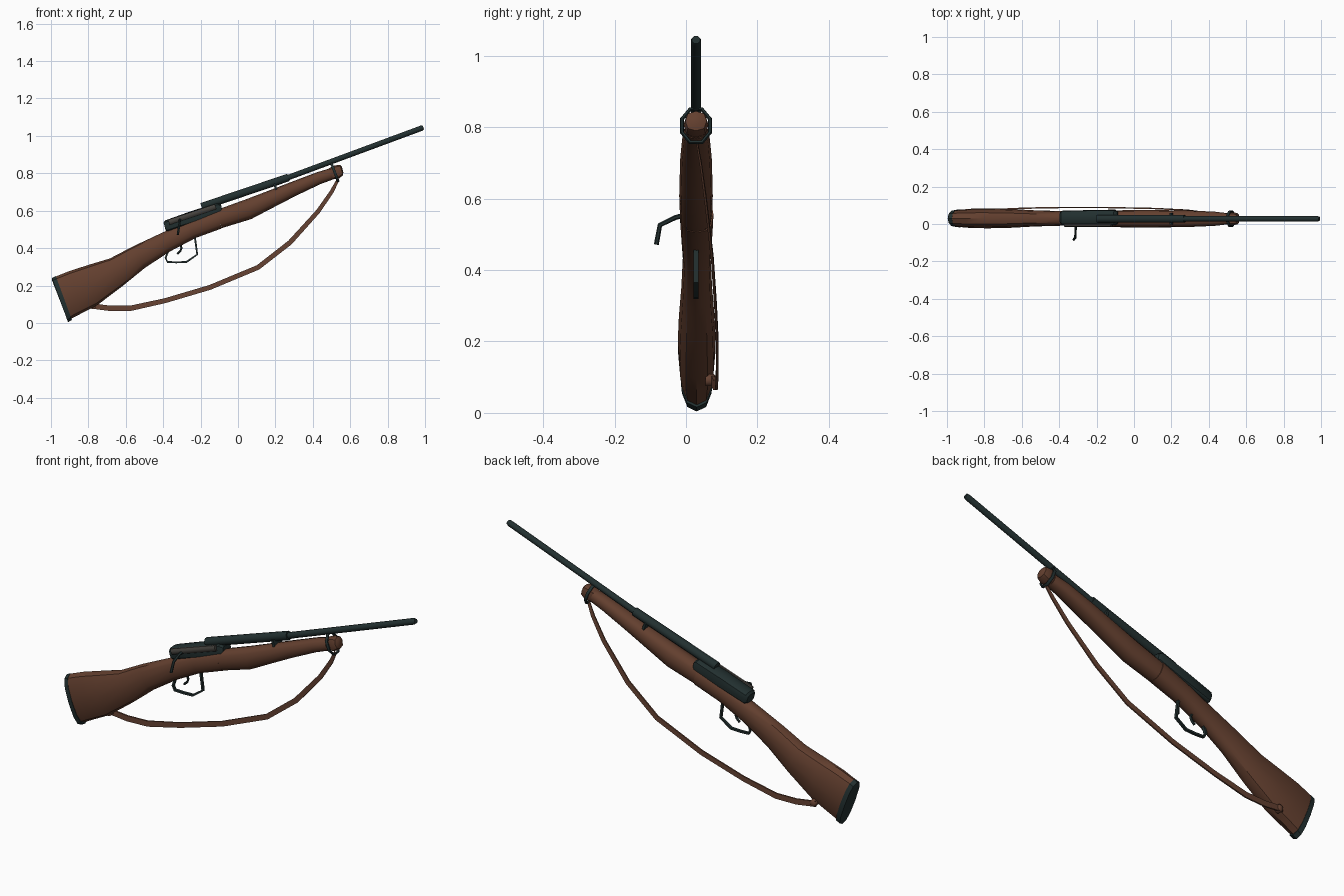
import bpy, math
from mathutils import Vector

if "Cube" in bpy.data.objects:
    bpy.data.objects.remove(bpy.data.objects["Cube"])

def material(name, rgb):
    m = bpy.data.materials.new(name)
    m.diffuse_color = (*rgb, 1)
    m.use_nodes = True
    m.node_tree.nodes["Principled BSDF"].inputs["Base Color"].default_value = m.diffuse_color
    return m

WOOD = material("brown wood", (0.125, 0.050, 0.028))
STRAP = material("brown leather", (0.135, 0.056, 0.033))
METAL = material("dark metal", (0.016, 0.029, 0.029))
GREY = material("worn grey", (0.060, 0.055, 0.048))
CY = 0.028  # y of the long axis

def skin(name, rings, mat, closed=False, angle=40):
    """Join equal-sized rings of points into a solid."""
    n, k = len(rings[0]), len(rings)
    verts = [p for r in rings for p in r]
    faces = []
    for i in range(k if closed else k - 1):
        a, b = i * n, ((i + 1) % k) * n
        faces += [(a + j, a + (j + 1) % n, b + (j + 1) % n, b + j) for j in range(n)]
    if not closed:
        faces += [tuple(range(n))[::-1], tuple(range((k - 1) * n, k * n))]
    me = bpy.data.meshes.new(name)
    me.from_pydata(verts, [], faces)
    ob = bpy.data.objects.new(name, me)
    bpy.context.collection.objects.link(ob)
    me.materials.append(mat)
    bpy.ops.object.select_all(action='DESELECT')
    ob.select_set(True)
    bpy.context.view_layer.objects.active = ob
    bpy.ops.object.mode_set(mode='EDIT')
    bpy.ops.mesh.select_all(action='SELECT')
    bpy.ops.mesh.normals_make_consistent(inside=False)
    bpy.ops.object.mode_set(mode='OBJECT')
    bpy.ops.object.shade_smooth_by_angle(angle=math.radians(angle))
    return ob

def loft(name, sections, mat, sides=12, power=0.8, cy=CY, angle=40):
    """Sections: top x, top z, bottom x, bottom z, half width."""
    rings = []
    for xt, zt, xb, zb, hw in sections:
        mid = Vector(((xt + xb) / 2, cy, (zt + zb) / 2))
        up = Vector(((xt - xb) / 2, 0, (zt - zb) / 2))
        ring = []
        for j in range(sides):
            t = 2 * math.pi * j / sides
            c, s = (math.copysign(abs(f) ** power, f) for f in (math.cos(t), math.sin(t)))
            ring.append(mid + up * c + Vector((0, hw * s, 0)))
        rings.append(ring)
    return skin(name, rings, mat, angle=angle)

def sweep(name, pts, wa, wb, mat, sides=8, ref=(0, 1, 0), scale=None, closed=False, angle=50):
    """Carry a section (wa along ref, wb across it) along a path."""
    pts = [Vector(p) for p in pts]
    n, rings = len(pts), []
    for i, p in enumerate(pts):
        if closed:
            t = pts[(i + 1) % n] - pts[i - 1]
        else:
            t = pts[min(i + 1, n - 1)] - pts[max(i - 1, 0)]
        t.normalize()
        r = Vector(ref)
        r = (r - t * r.dot(t)).normalized()
        q = t.cross(r)
        k = scale[i] if scale else 1
        ring = []
        for j in range(sides):
            a = 2 * math.pi * (j + 0.5) / sides
            f = k / math.cos(math.pi / sides)
            ring.append(p + r * wa * f * math.cos(a) + q * wb * f * math.sin(a))
        rings.append(ring)
    return skin(name, rings, mat, closed=closed, angle=angle)

# Wooden stock, from butt to the seam under the receiver
loft("rear_stock", [
    (-0.975, 0.248, -0.892, 0.022, 0.046),
    (-0.90, 0.278, -0.83, 0.055, 0.052),
    (-0.80, 0.310, -0.754, 0.094, 0.053),
    (-0.684, 0.345, -0.62, 0.195, 0.050),
    (-0.56, 0.410, -0.497, 0.295, 0.043),
    (-0.40, 0.485, -0.364, 0.382, 0.039),
    (-0.265, 0.545, -0.225, 0.455, 0.044),
    (-0.115, 0.605, -0.087, 0.505, 0.047)], WOOD, cy=0.03)
# Wooden fore-end with rounded tip
loft("fore_end", [
    (-0.115, 0.604, -0.087, 0.507, 0.045),
    (0.04, 0.660, 0.07, 0.555, 0.047),
    (0.14, 0.698, 0.165, 0.605, 0.046),
    (0.28, 0.752, 0.31, 0.680, 0.044),
    (0.42, 0.805, 0.44, 0.742, 0.038),
    (0.49, 0.826, 0.51, 0.768, 0.030)], WOOD)
loft("fore_end_tip", [
    (0.485, 0.826, 0.51, 0.768, 0.027),
    (0.515, 0.842, 0.54, 0.772, 0.035),
    (0.545, 0.845, 0.562, 0.790, 0.030),
    (0.556, 0.834, 0.563, 0.805, 0.015)], WOOD, sides=8)
# Dark butt plate
loft("butt_plate", [
    (-0.996, 0.232, -0.910, 0.012, 0.040),
    (-0.994, 0.240, -0.909, 0.004, 0.046),
    (-0.974, 0.250, -0.888, 0.016, 0.048)], METAL, cy=0.03)

# Receiver block
loft("receiver", [
    (-0.398, 0.536, -0.386, 0.492, 0.030),
    (-0.390, 0.548, -0.372, 0.488, 0.038),
    (-0.25, 0.598, -0.225, 0.535, 0.040),
    (-0.110, 0.642, -0.090, 0.585, 0.040),
    (-0.090, 0.632, -0.084, 0.592, 0.032)], METAL, power=0.55, cy=0.034, angle=35)
# Side slide and its bent handle
sweep("side_slide", [(-0.37, -0.006, 0.538), (-0.12, -0.006, 0.622)], 0.011, 0.014, GREY)
sweep("side_handle", [(-0.31, 0.0, 0.555), (-0.312, -0.03, 0.547), (-0.314, -0.073, 0.526),
                      (-0.322, -0.083, 0.472)], 0.006, 0.006, METAL, ref=(1, 0, 0), sides=6)

# Two-step barrel with a chamfered end
A, B, C = Vector((-0.195, CY, 0.621)), Vector((0.27, CY, 0.778)), Vector((0.991, CY, 1.045))
d = (C - B).normalized()
sweep("rear_barrel", [A, B], 0.021, 0.0205, METAL)
sweep("front_barrel", [B - d * 0.02, C - d * 0.012, C], 0.0145, 0.0145, METAL, scale=[1, 1, 0.75])
# Small post below the barrel
sweep("barrel_post", [(0.195, CY, 0.745), (0.208, CY, 0.70)], 0.03, 0.006, METAL, sides=4)

# Band around the fore-end
ring_mid, ring_up = Vector((0.518, CY, 0.804)), Vector((-0.018, 0, 0.048))
band = []
for i in range(8):
    a = 2 * math.pi * (i + 0.5) / 8
    band.append(ring_mid + ring_up * math.cos(a) * 1.05 + Vector((0, 0.042 * math.sin(a), 0)))
sweep("front_band", band, 0.007, 0.005, METAL, sides=6, ref=(0.94, 0, 0.34), closed=True)

# Finger guard and lever below the stock
sweep("lever_guard", [(-0.365, CY, 0.41), (-0.387, CY, 0.347), (-0.377, CY, 0.326), (-0.33, CY, 0.324),
                      (-0.275, CY, 0.326), (-0.218, CY, 0.366), (-0.232, CY, 0.47)],
      0.007, 0.005, METAL, sides=4)
sweep("lever", [(-0.318, CY, 0.445), (-0.302, CY, 0.40), (-0.308, CY, 0.385), (-0.325, CY, 0.369)],
      0.006, 0.005, METAL, sides=6)

# Hanging strap and the button that holds it
sweep("strap", [(-0.79, 0.074, 0.092), (-0.684, 0.08, 0.078), (-0.572, 0.085, 0.079), (-0.39, 0.088, 0.119),
                (-0.15, 0.088, 0.19), (0.107, 0.083, 0.297), (0.278, 0.074, 0.43), (0.428, 0.055, 0.596),
                (0.50, 0.041, 0.70), (0.533, 0.030, 0.762)],
      0.0035, 0.013, STRAP, sides=4, scale=[1.1, 1.1, 1.1, 1, 1, 1, 1, 0.9, 0.8, 0.6])
sweep("strap_button", [(-0.775, 0.055, 0.092), (-0.775, 0.078, 0.092), (-0.775, 0.084, 0.092)],
      0.017, 0.017, STRAP, sides=8, ref=(1, 0, 0), scale=[1, 1, 0.6])
